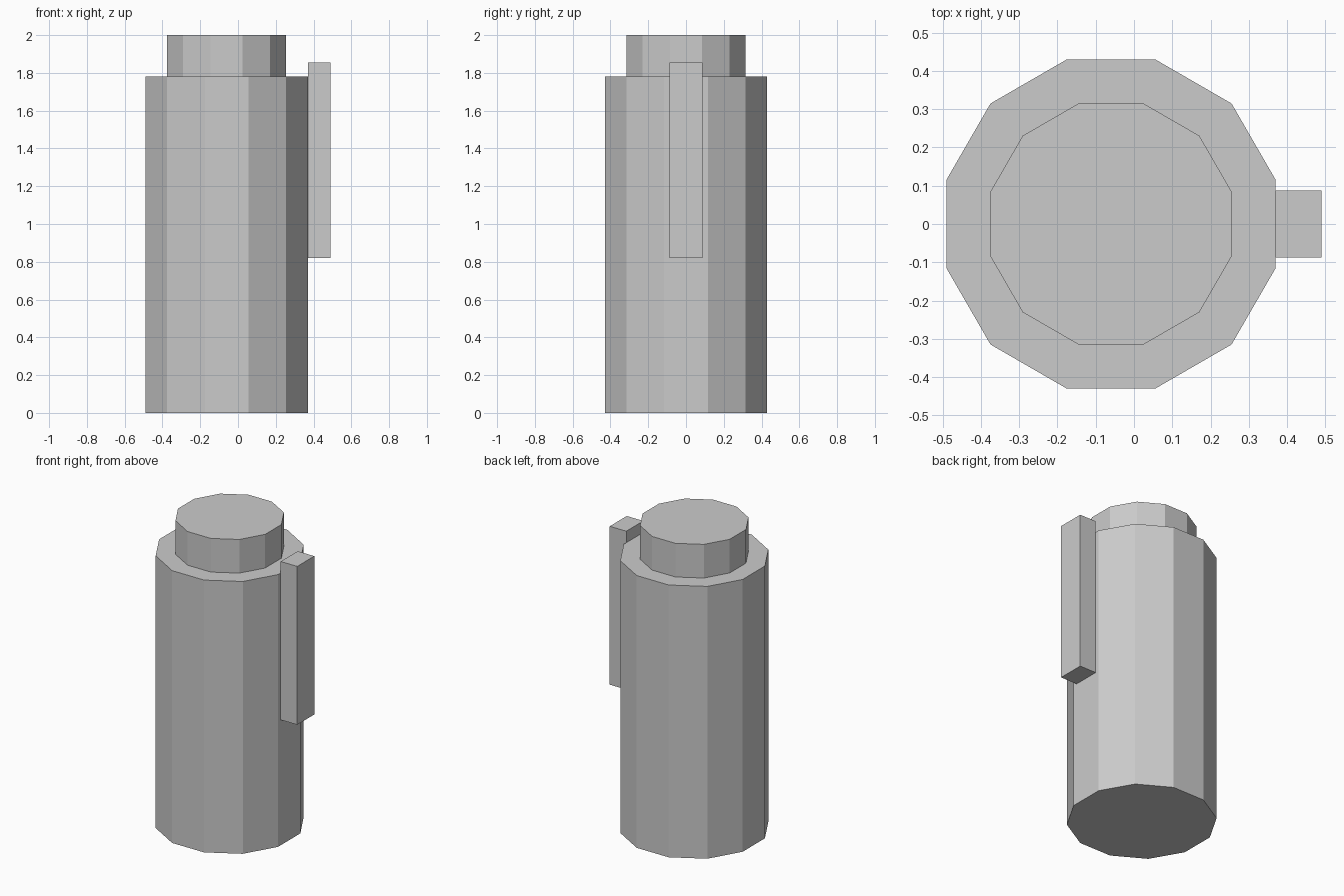
import bpy, bmesh, math
from mathutils import Matrix, Vector

if "Cube" in bpy.data.objects:
    bpy.data.objects.remove(bpy.data.objects["Cube"])

AXIS_X = -0.06  # centre line of the round parts


def make_object(name, bm):
    mesh = bpy.data.meshes.new(name)
    bm.to_mesh(mesh)
    bm.free()
    obj = bpy.data.objects.new(name, mesh)
    bpy.context.collection.objects.link(obj)
    return obj


def prism(name, flat_radius, z0, z1, sides=12):
    """Upright prism with flat sides facing the x and y axes."""
    bm = bmesh.new()
    r = flat_radius / math.cos(math.pi / sides)
    place = Matrix.Translation((AXIS_X, 0, (z0 + z1) / 2)) @ Matrix.Rotation(math.pi / sides, 4, 'Z')
    bmesh.ops.create_cone(bm, cap_ends=True, segments=sides, radius1=r, radius2=r,
                          depth=z1 - z0, matrix=place)
    return make_object(name, bm)


def box(name, lo, hi):
    lo, hi = Vector(lo), Vector(hi)
    bm = bmesh.new()
    bmesh.ops.create_cube(bm, size=1, matrix=Matrix.Translation((lo + hi) / 2)
                          @ Matrix.Diagonal((*(hi - lo), 1)))
    return make_object(name, bm)


# Main barrel and the narrower cap, slightly sunk into it
prism("body", 0.43, 0.0, 1.78)
prism("cap", 0.315, 1.76, 2.0)

# Upright clip on the right side
box("side_clip", (0.37, -0.088, 0.82), (0.49, 0.088, 1.855))
